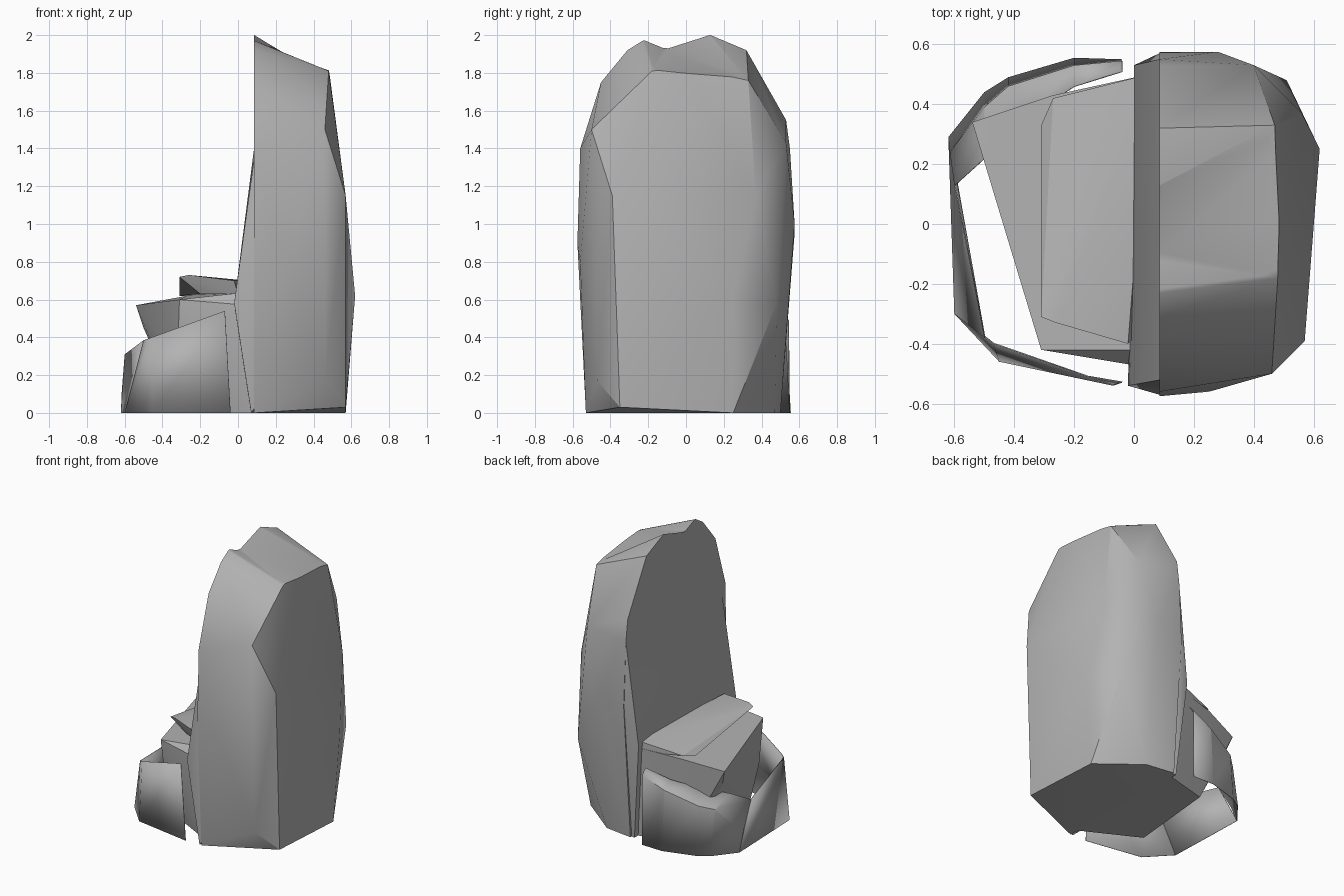
import bpy, bmesh, math

cube = bpy.data.objects.get("Cube")
if cube:
    bpy.data.objects.remove(cube, do_unlink=True)

stone = bpy.data.materials.new("grey stone")
stone.use_nodes = True
GREY = (0.45, 0.45, 0.45, 1)
stone.diffuse_color = GREY
stone.node_tree.nodes["Principled BSDF"].inputs["Base Color"].default_value = GREY


def finish(name, bm):
    mesh = bpy.data.meshes.new(name)
    bm.to_mesh(mesh)
    bm.free()
    mesh.materials.append(stone)
    obj = bpy.data.objects.new(name, mesh)
    bpy.context.collection.objects.link(obj)
    return obj


def shade(obj, degrees):
    bpy.ops.object.select_all(action='DESELECT')
    obj.select_set(True)
    bpy.context.view_layer.objects.active = obj
    bpy.ops.object.shade_smooth_by_angle(angle=math.radians(degrees))


def chunk(name, points):
    """Faceted stone wrapped around its corner points."""
    bm = bmesh.new()
    for p in points:
        bm.verts.new(p)
    res = bmesh.ops.convex_hull(bm, input=bm.verts)
    loose = {g for g in res["geom_interior"] + res["geom_unused"]
             if isinstance(g, bmesh.types.BMVert)}
    bmesh.ops.delete(bm, geom=list(loose), context='VERTS')
    bmesh.ops.dissolve_limit(bm, angle_limit=0.03, verts=bm.verts, edges=bm.edges)
    bmesh.ops.recalc_face_normals(bm, faces=bm.faces)
    return finish(name, bm)


def shell(name, *lines):
    """Thin broken wall through point lines, from the ground up."""
    bm = bmesh.new()
    rows = [[bm.verts.new(p) for p in line] for line in lines]
    for low, high in zip(rows, rows[1:]):
        for i in range(len(low) - 1):
            bm.faces.new((low[i], low[i + 1], high[i + 1], high[i]))
    obj = finish(name, bm)
    shade(obj, 15)
    mod = obj.modifiers.new("thickness", 'SOLIDIFY')
    mod.thickness = 0.004


# Tall standing half, outline of the flat split face first
split = [(-.53, 0), (-.575, .9), (-.56, 1.4), (-.45, 1.75), (-.31, 1.92), (-.23, 1.97),
         (.13, 2), (.32, 1.92), (.53, 1.55), (.55, 1.4), (.575, .95), (.5, 0)]
outer = [(.46, -.5, 1.5), (.57, -.39, 1.15), (.46, -.47, .17), (.57, -.35, .03),
         (.57, .25, 0), (.62, .25, .62), (.48, -.18, 1.81), (.48, 0, 1.83),
         (.47, .33, 1.76), (.51, .48, .58), (.56, .37, 1.14), (.4, .53, 1.43),
         (.28, .575, 1), (.29, .47, 0), (.25, -.56, .8)]
rock = chunk("standing_rock", [(.085, y, z) for y, z in split] + outer)

# Notch chipped out of the top
floor = [(.06, -.12, 1.94), (.06, -.23, 1.985), (.5, -.18, 1.81), (.06, .13, 2.02),
         (.49, .33, 1.765)]
cutter = chunk("notch_cutter", floor + [(x, y, 2.3) for x, y, z in floor])
cutter.hide_render = True
cut = rock.modifiers.new("notch", 'BOOLEAN')
cut.operation = 'DIFFERENCE'
cut.object = cutter
bpy.context.view_layer.objects.active = rock
bpy.ops.object.modifier_apply(modifier=cut.name)
bpy.data.objects.remove(cutter, do_unlink=True)
shade(rock, 28)

# Swelling at the foot of the split face
shade(chunk("rock_foot", [
    (-.02, -.54, .58), (.01, -.5, .72), (.09, -.52, 1.38), (0, .53, .68), (.085, .55, 1.4),
    (.07, -.53, 0), (.06, .49, 0), (.2, .46, 0), (.2, -.5, .2), (.2, -.5, 1.2),
    (.2, .5, 1.2), (.085, .57, .95), (.085, -.57, .9)]), 28)

# Broken base half, standing on the ground beside the rock
shade(chunk("fallen_wedge", [
    (-.54, .34, .57), (-.31, -.42, .6), (.05, -.48, .57), (-.27, .43, .62), (.05, .5, .65),
    (.05, -.42, .64), (-.5, .31, .45), (-.32, -.36, .3), (-.3, -.26, 0), (-.24, .37, 0),
    (.1, -.47, 0), (.1, .46, 0)]), 20)

# Tilted slab on the wedge
shade(chunk("top_slab", [
    (-.31, -.31, .72), (-.26, -.33, .73), (-.02, -.4, .7), (.05, .5, .7), (-.27, .42, .64),
    (-.31, .33, .62), (-.2, -.3, .63), (0, -.38, .63), (.05, .5, .62)]), 20)

# Broken outer walls around the rubble
shell("front_wall",
      [(-.6, -.3, 0), (-.45, -.46, 0), (-.04, -.53, 0)],
      [(-.5, -.38, .385), (-.47, -.4, .395), (-.07, -.54, .54)])
shell("side_wall",
      [(-.62, .29, 0), (-.6, -.3, 0)],
      [(-.6, .13, .31), (-.5, -.38, .385)])
shell("back_wall",
      [(-.04, .55, 0), (-.2, .555, 0), (-.42, .49, 0), (-.5, .44, 0), (-.62, .29, 0)],
      [(-.04, .545, .49), (-.2, .53, .42), (-.42, .46, .34), (-.5, .39, .31), (-.615, .24, .12)],
      [(-.04, .51, .53), (-.2, .46, .47), (-.34, .37, .42), (-.5, .22, .36), (-.6, .13, .31)])
